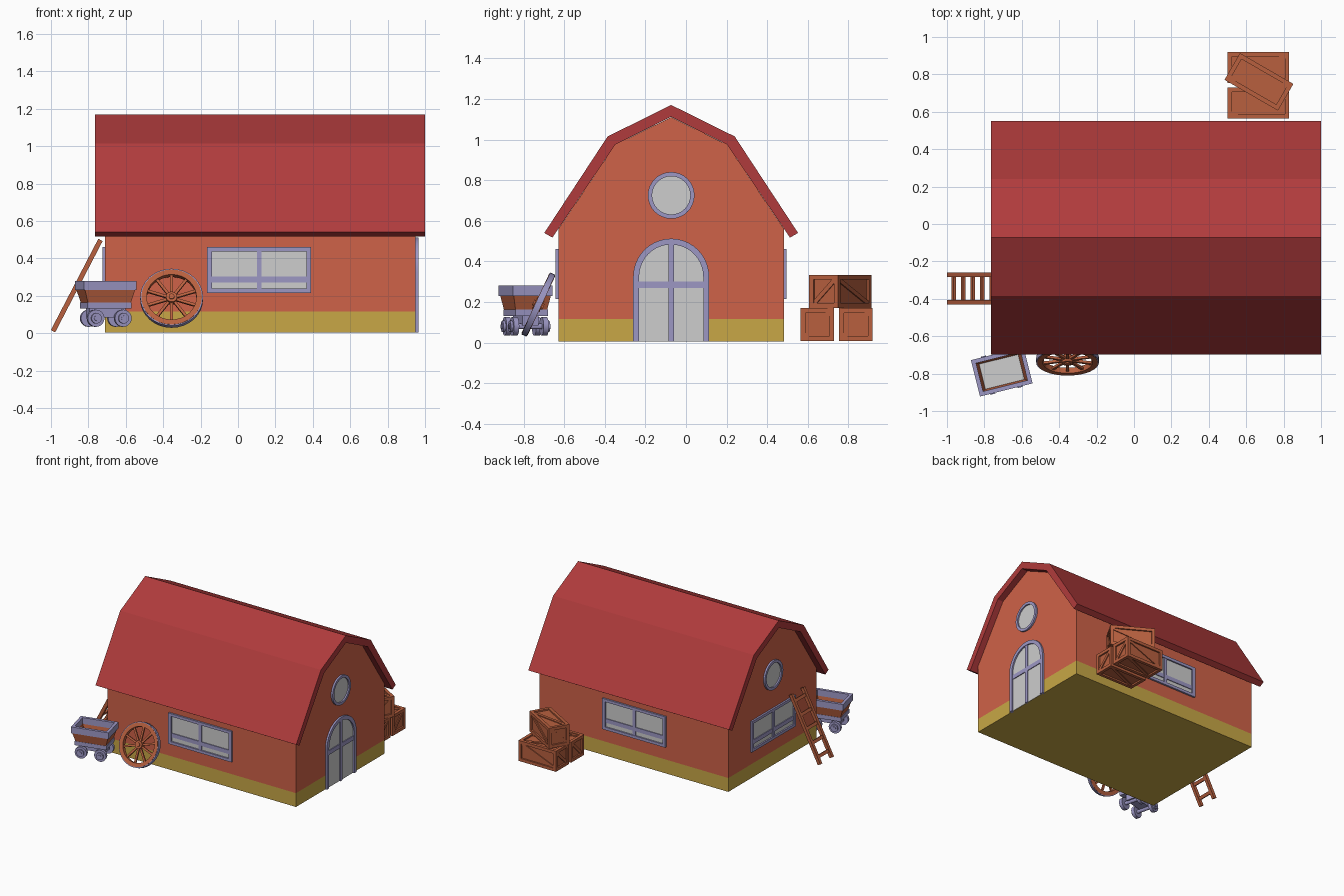
import bpy, bmesh
from math import sin, cos, pi, hypot, atan2, radians
from mathutils import Matrix, Vector

if "Cube" in bpy.data.objects:
    bpy.data.objects.remove(bpy.data.objects["Cube"])


def material(name, hex_code):
    def lin(i):
        c = int(hex_code[i:i + 2], 16) / 255
        return c / 12.92 if c < 0.04 else ((c + 0.055) / 1.055) ** 2.4
    col = (lin(0), lin(2), lin(4), 1)
    m = bpy.data.materials.new(name)
    m.use_nodes = True
    m.diffuse_color = col
    m.node_tree.nodes["Principled BSDF"].inputs["Base Color"].default_value = col
    return m


WALL = material("orange wall", "CF6248")
BASE = material("mustard base", "C8A746")
ROOF = material("red roof", "B03B3C")
TRIM = material("lilac trim", "9C97C4")
GLASS = material("pale grey glass", "CDCDCD")
WOOD = material("brown wood", "B8603F")


def frame(u, v, origin):
    """Matrix whose local x is u, local y is v and local z points outward."""
    u, v = Vector(u).normalized(), Vector(v).normalized()
    n = u.cross(v)
    return Matrix.Translation(origin) @ Matrix((u, v, n)).transposed().to_4x4()


class Part:
    """Collects solids in one mesh, then becomes a named object."""

    def __init__(self, name, *mats):
        self.name, self.mats, self.bm = name, mats, bmesh.new()

    def paint(self, faces, mat):
        for f in faces:
            f.material_index = self.mats.index(mat)

    def box(self, m, center, size, mat, angle=0):
        t = m @ Matrix.Translation(center) @ Matrix.Rotation(angle, 4, 'Z') @ Matrix.Diagonal((*size, 1))
        r = bmesh.ops.create_cube(self.bm, size=1, matrix=t)
        self.paint({f for v in r["verts"] for f in v.link_faces}, mat)

    def cylinder(self, m, center, radius, depth, mat, segs=20):
        r = bmesh.ops.create_cone(self.bm, cap_ends=True, segments=segs, radius1=radius, radius2=radius,
                                  depth=depth, matrix=m @ Matrix.Translation(center))
        self.paint({f for v in r["verts"] for f in v.link_faces}, mat)

    def prism(self, m, pts, d0, d1, mat):
        rows = [[self.bm.verts.new(m @ Vector((u, v, d))) for u, v in pts] for d in (d0, d1)]
        n = len(pts)
        faces = [self.bm.faces.new(r) for r in rows]
        for i in range(n):
            j = (i + 1) % n
            faces.append(self.bm.faces.new((rows[0][i], rows[0][j], rows[1][j], rows[1][i])))
        self.paint(faces, mat)

    def strip(self, m, outer, inner, d0, d1, mat, closed=True, taper=1):
        """Solid band between two outlines, from depth d0 to d1."""
        rows = [[self.bm.verts.new(m @ Vector((u * s, v * s, d))) for u, v in line]
                for line, d, s in ((outer, d0, taper), (outer, d1, 1), (inner, d1, 1), (inner, d0, taper))]
        n, faces = len(outer), []
        for i in range(n if closed else n - 1):
            j = (i + 1) % n
            for k in range(4):
                a, b = rows[k], rows[(k + 1) % 4]
                faces.append(self.bm.faces.new((a[i], a[j], b[j], b[i])))
        if not closed:
            faces += [self.bm.faces.new([r[i] for r in rows]) for i in (0, n - 1)]
        self.paint(faces, mat)

    def finish(self):
        bmesh.ops.recalc_face_normals(self.bm, faces=self.bm.faces[:])
        me = bpy.data.meshes.new(self.name)
        self.bm.to_mesh(me)
        self.bm.free()
        for m in self.mats:
            me.materials.append(m)
        ob = bpy.data.objects.new(self.name, me)
        bpy.context.scene.collection.objects.link(ob)
        bpy.ops.object.select_all(action='DESELECT')
        ob.select_set(True)
        bpy.context.view_layer.objects.active = ob
        bpy.ops.object.shade_smooth_by_angle(angle=radians(25))


def circle(r, n=32):
    return [(r * cos(2 * pi * i / n), r * sin(2 * pi * i / n)) for i in range(n)]


def rect(w, h):
    return [(-w / 2, -h / 2), (w / 2, -h / 2), (w / 2, h / 2), (-w / 2, h / 2)]


def arch(r, spring, floor):
    arc = [(r * cos(pi * i / 20), spring + r * sin(pi * i / 20)) for i in range(21)]
    return [(r, floor)] + arc + [(-r, floor)]


MID = -0.073                       # ridge line
UP = (0, 0, 1)
X0, X1, HALF = -0.71, 0.95, 0.555  # wall extents
gable = frame((0, 1, 0), UP, (0, MID, 0))

# Walls with a painted base band
p = Part("barn_walls", WALL, BASE)
p.prism(gable, [(-HALF, 0.005), (HALF, 0.005), (HALF, 0.56), (0.275, 0.975), (0, 1.11),
                (-0.275, 0.975), (-HALF, 0.56)], X0, X1, WALL)
bmesh.ops.bisect_plane(p.bm, geom=p.bm.verts[:] + p.bm.edges[:] + p.bm.faces[:],
                       plane_co=(0, 0, 0.115), plane_no=UP)
p.paint([f for f in p.bm.faces if f.calc_center_median().z < 0.115], BASE)
p.finish()

# Gambrel roof shell
p = Part("roof", ROOF)
p.strip(gable, [(-0.625, 0.54), (-0.313, 1.015), (0, 1.17), (0.313, 1.015), (0.625, 0.54)],
        [(-0.585, 0.517), (-0.275, 0.975), (0, 1.112), (0.275, 0.975), (0.585, 0.517)],
        -0.765, 1.0, ROOF, closed=False)
p.finish()

# Four-pane windows on three walls
for name, u, origin in (("front_window", (1, 0, 0), (0.113, MID - HALF, 0.338)),
                        ("back_window", (-1, 0, 0), (0.113, MID + HALF, 0.338)),
                        ("end_window", (0, -1, 0), (X0, MID, 0.338))):
    m = frame(u, UP, origin)
    p = Part(name, TRIM, GLASS)
    p.strip(m, rect(0.555, 0.245), rect(0.505, 0.2), -0.01, 0.014, TRIM)
    p.box(m, (0, 0, 0), (0.52, 0.21, 0.006), GLASS)
    p.box(m, (0, 0, 0), (0.025, 0.21, 0.022), TRIM)
    p.box(m, (0, -0.05, 0), (0.52, 0.032, 0.018), TRIM)
    p.finish()

# Round gable windows
for name, u, x in (("right_round_window", (0, -1, 0), X0), ("left_round_window", (0, 1, 0), X1)):
    m = frame(u, UP, (x, MID, 0.725))
    p = Part(name, TRIM, GLASS)
    p.strip(m, circle(0.115), circle(0.094), -0.01, 0.014, TRIM)
    p.prism(m, circle(0.1), -0.003, 0.003, GLASS)
    p.finish()

# Arched double door
m = frame((0, 1, 0), UP, (X1, MID, 0))
p = Part("arched_door", TRIM, GLASS)
p.strip(m, arch(0.187, 0.325, 0.005), arch(0.158, 0.325, 0.005), -0.01, 0.014, TRIM, closed=False)
p.prism(m, arch(0.165, 0.325, 0.006), -0.003, 0.003, GLASS)
p.box(m, (0, 0.245, 0), (0.026, 0.48, 0.022), TRIM)
p.box(m, (0, 0.285, 0), (0.33, 0.034, 0.018), TRIM)
p.finish()

# Wagon wheel leaning on the front wall
tilt = radians(25)
m = frame((1, 0, 0), (0, sin(tilt), cos(tilt)), (-0.355, -0.727, 0.187))
p = Part("wagon_wheel", WOOD, TRIM)
p.strip(m, circle(0.168), circle(0.161), -0.014, 0.014, TRIM)
p.strip(m, circle(0.162), circle(0.133), -0.016, 0.016, WOOD)
p.cylinder(m, (0, 0, 0), 0.03, 0.04, WOOD)
p.cylinder(m, (0, 0, 0), 0.015, 0.055, WOOD)
for i in range(10):
    a = 2 * pi * (i + 0.5) / 10
    p.box(m, (0.08 * cos(a), 0.08 * sin(a), 0), (0.115, 0.015, 0.014), WOOD, a)
p.finish()

# Ladder leaning on the end wall
m = frame((0, 1, 0), (0.26, 0, 0.5), (-0.862, -0.345, 0.255))
p = Part("ladder", WOOD)
for s in (-1, 1):
    p.box(m, (s * 0.073, 0, 0), (0.024, 0.55, 0.026), WOOD)
for i in range(5):
    p.box(m, (0, (i - 2) * 0.11, 0), (0.13, 0.024, 0.016), WOOD)
p.finish()

# Ore cart: tub, rim, chassis and wheels
m = Matrix.Translation((-0.707, -0.79, 0)) @ Matrix.Rotation(radians(14), 4, 'Z')
p = Part("ore_cart", WOOD, TRIM, GLASS)
p.strip(m, rect(0.278, 0.19), rect(0.245, 0.157), 0.16, 0.235, WOOD, taper=0.84)
p.strip(m, rect(0.29, 0.2), rect(0.245, 0.155), 0.23, 0.28, TRIM)
p.box(m, (0, 0, 0.172), (0.222, 0.145, 0.01), GLASS)
p.box(m, (0, 0, 0.147), (0.245, 0.165, 0.032), TRIM)
p.box(m, (0, 0, 0.11), (0.2, 0.08, 0.05), TRIM)
for x in (-0.075, 0.075):
    axle = m @ frame((1, 0, 0), UP, (x, 0, 0.08))
    p.cylinder(axle, (0, 0, 0), 0.014, 0.21, TRIM, 12)
    for s in (-1, 1):
        p.cylinder(axle, (0, 0, s * 0.075), 0.046, 0.026, TRIM)
        p.cylinder(axle, (0, 0, s * 0.09), 0.028, 0.02, TRIM)
p.finish()


# Braced wooden crates
def crate(name, origin, angle=0):
    size, beam = Vector((0.33, 0.165, 0.163)), 0.024
    m = Matrix.Translation(origin) @ Matrix.Rotation(angle, 4, 'Z')
    p = Part(name, WOOD)
    p.box(m, (0, 0, 0), size - Vector((0.024, 0.024, 0.024)), WOOD)
    for k in range(3):
        a, b = (k + 1) % 3, (k + 2) % 3
        for s in (-1, 1):
            for t in (-1, 1):
                c, d = Vector(), Vector((beam, beam, beam))
                c[a], c[b] = s * (size[a] - beam) / 2, t * (size[b] - beam) / 2
                d[k] = size[k]
                p.box(m, c, d, WOOD)
            # diagonal plank on the face along this axis
            u, v, o = Vector(), Vector(), Vector()
            u[a], v[b], o[k] = 1, 1, s * (size[k] / 2 - 0.012)
            w, h = size[a] - 2 * beam, size[b] - 2 * beam
            p.box(m @ frame(u, v, o), (0, 0, 0), (hypot(w, h), 0.022, 0.014), WOOD, atan2(h, w))
    p.finish()


crate("crate_near", (0.665, 0.647, 0.089))
crate("crate_far", (0.665, 0.837, 0.089))
crate("crate_top", (0.668, 0.76, 0.252), radians(-30))
